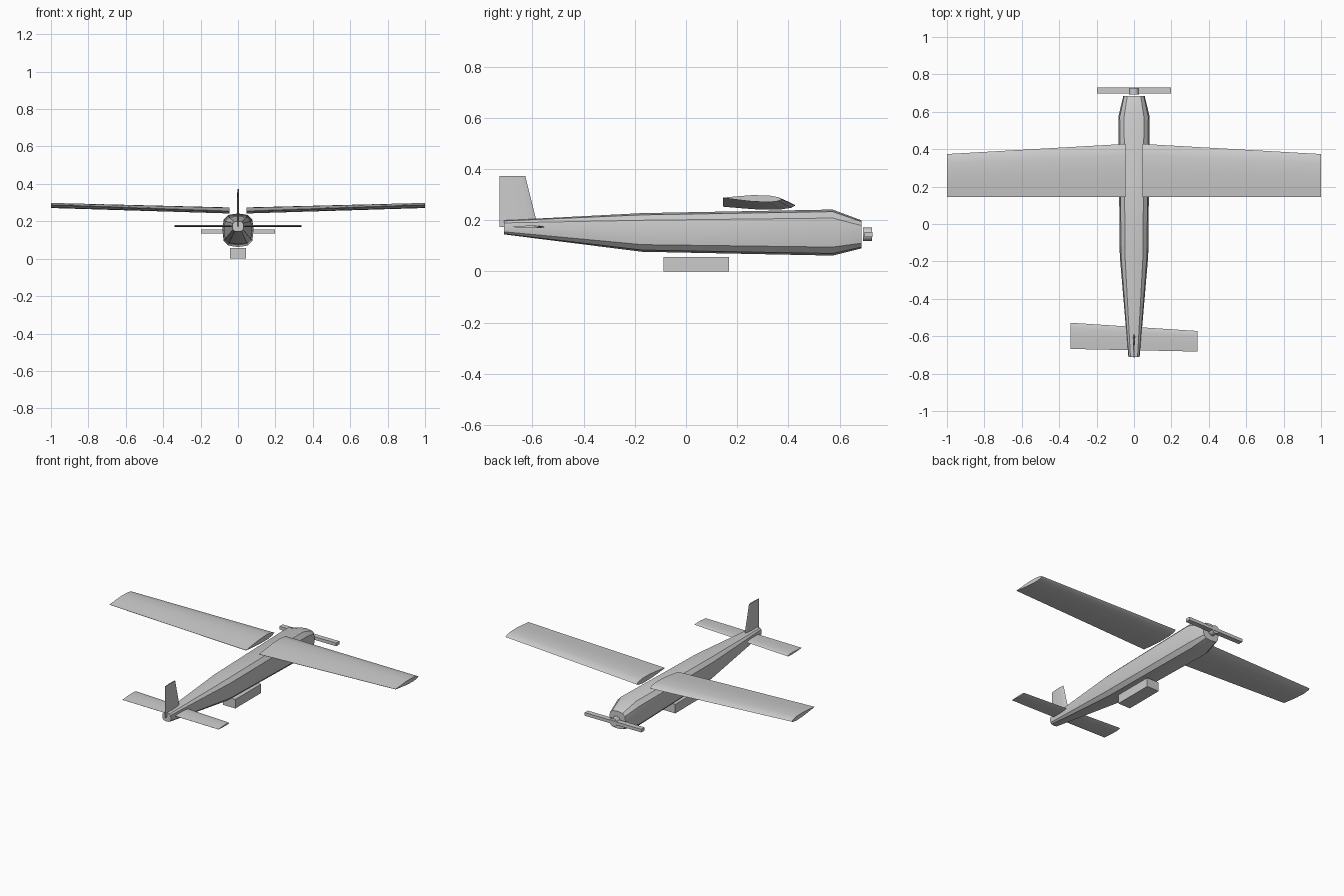
import bpy, bmesh
from math import sin, cos, radians, pi, copysign
from mathutils import Vector

if "Cube" in bpy.data.objects:
    bpy.data.objects.remove(bpy.data.objects["Cube"])


def finish(name, bm, angle=40):
    bmesh.ops.recalc_face_normals(bm, faces=bm.faces[:])
    mesh = bpy.data.meshes.new(name)
    bm.to_mesh(mesh)
    bm.free()
    ob = bpy.data.objects.new(name, mesh)
    bpy.context.collection.objects.link(ob)
    bpy.ops.object.select_all(action='DESELECT')
    ob.select_set(True)
    bpy.context.view_layer.objects.active = ob
    bpy.ops.object.shade_smooth_by_angle(angle=radians(angle))
    return ob


def loft(name, rings, angle=40):
    """Skin a list of equal-length rings and cap both ends."""
    bm = bmesh.new()
    rows = [[bm.verts.new(p) for p in ring] for ring in rings]
    n = len(rows[0])
    for a, b in zip(rows, rows[1:]):
        for i in range(n):
            j = (i + 1) % n
            bm.faces.new((a[i], a[j], b[j], b[i]))
    bm.faces.new(rows[0])
    bm.faces.new(rows[-1])
    return finish(name, bm, angle)


def body_ring(y, w, z0, z1, sides=12):
    """Rounded-square section (superellipse)."""
    ring = []
    for k in range(sides):
        a = 2 * pi * k / sides
        c, s = (copysign(abs(v) ** (2 / 3), v) for v in (cos(a), sin(a)))
        ring.append((w * c, y, (z0 + z1) / 2 + (z1 - z0) / 2 * s))
    return ring


def foil(le, te, thick_dir, scale=1.0):
    """Airfoil ring between a leading and a trailing point."""
    profile = [(0, 0), (.06, .035), (.22, .06), (.5, .058), (.75, .032),
               (1, .003), (1, -.003), (.75, -.028), (.5, -.05), (.22, -.054), (.06, -.032)]
    le, te, up = Vector(le), Vector(te), Vector(thick_dir)
    chord = (te - le).length
    return [le.lerp(te, t) + up * h * chord * scale for t, h in profile]


def box(name, x, y, z):
    bm = bmesh.new()
    bmesh.ops.create_cube(bm, size=1)
    for v in bm.verts:
        v.co = [lo + (c + .5) * (hi - lo) for c, (lo, hi) in zip(v.co, (x, y, z))]
    return finish(name, bm)


# Fuselage
loft("fuselage", [body_ring(-.712, .030, .145, .200),
                  body_ring(-.172, .076, .077, .228),
                  body_ring(.573, .084, .062, .242),
                  body_ring(.685, .057, .090, .200)], 30)

# Wing halves with slight dihedral
UP = (0, 0, 1)
for side, label in ((1, "right"), (-1, "left")):
    loft(label + "_wing", [foil((side * .046, .428, .258), (side * .046, .145, .254), UP),
                           foil((side * 1.0, .374, .282), (side * 1.0, .145, .288), UP)])

# Tailplane, tapering across its whole span
loft("tailplane", [foil((-.34, -.528, .174), (-.34, -.668, .174), UP, .75),
                   foil((.34, -.572, .174), (.34, -.682, .174), UP, .75)])

# Tail fin
loft("tail_fin", [foil((0, -.578, .173), (0, -.729, .173), (1, 0, 0), .7),
                  foil((0, -.628, .373), (0, -.729, .373), (1, 0, 0), .7)])

# Belly pod
box("belly_pod", (-.043, .043), (-.088, .169), (0, .057))

# Propeller blades and hub
box("propeller_blades", (-.198, .198), (.697, .729), (.135, .155))
loft("propeller_hub", [[(.026 * cos(k * pi / 6), y, .145 + .026 * sin(k * pi / 6))
                        for k in range(12)] for y in (.692, .727)])
